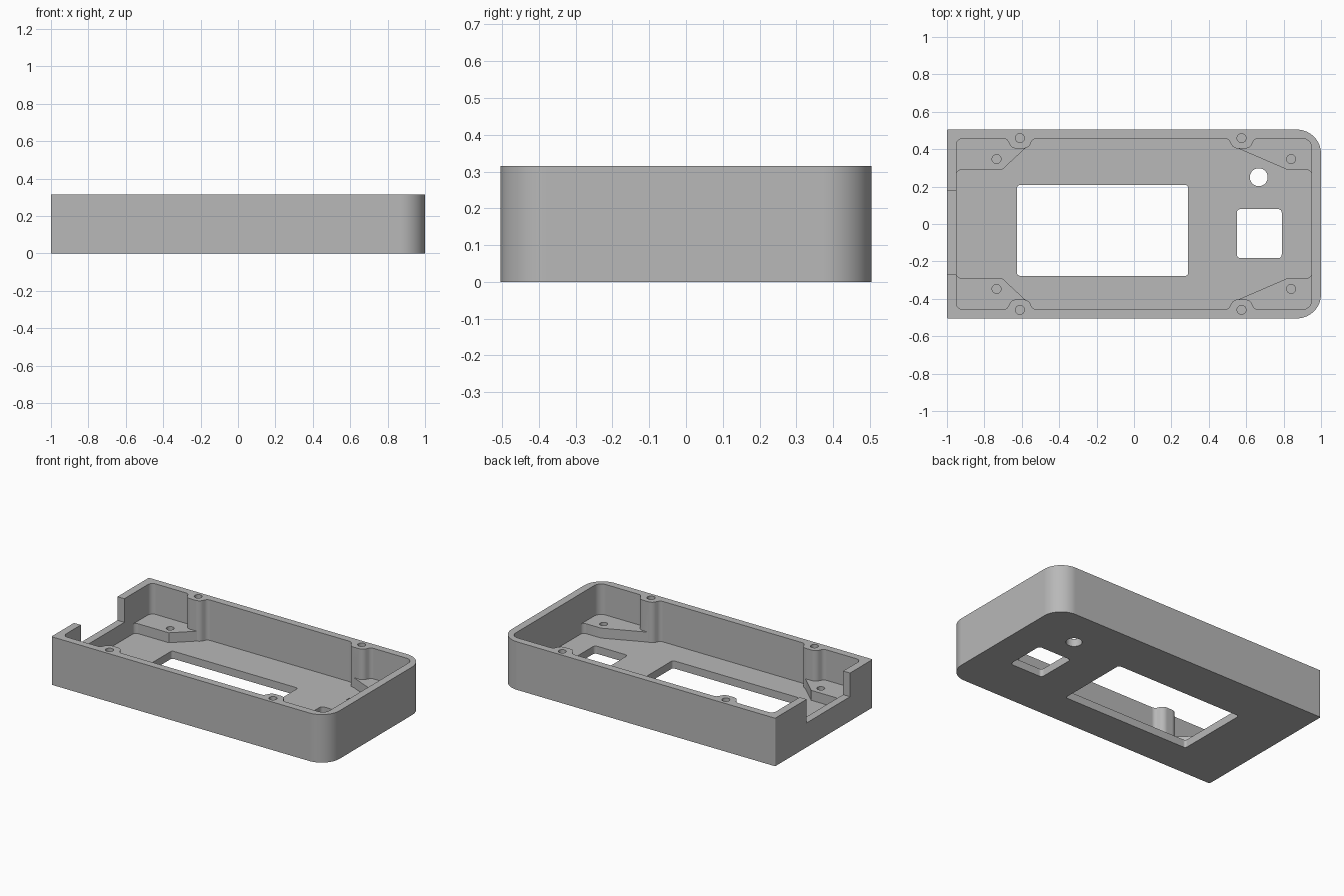
import bpy, bmesh, math
from mathutils import Vector

cube = bpy.data.objects.get("Cube")
if cube:
    bpy.data.objects.remove(cube, do_unlink=True)

HEIGHT, FLOOR, PAD_TOP, NOTCH_Z = 0.315, 0.05, 0.115, 0.16
HALF_Y, INNER_X, INNER_Y = 0.505, 0.95, 0.457
BOSSES = (-0.61, 0.575)

grey = bpy.data.materials.new("light grey plastic")
grey.use_nodes = True
colour = (0.48, 0.48, 0.48, 1)
grey.diffuse_color = colour
grey.node_tree.nodes["Principled BSDF"].inputs["Base Color"].default_value = colour


def fillet(corners, steps=10):
    """Round each (x, y, radius) corner of a closed outline."""
    out = []
    for i, (x, y, r) in enumerate(corners):
        p = Vector((x, y))
        a = (Vector(corners[i - 1][:2]) - p).normalized()
        b = (Vector(corners[(i + 1) % len(corners)][:2]) - p).normalized()
        if r == 0:
            out.append(p)
            continue
        half = a.angle(b) / 2
        centre = p + (a + b).normalized() * (r / math.sin(half))
        start = p + a * (r / math.tan(half)) - centre
        end = p + b * (r / math.tan(half)) - centre
        sweep = start.angle_signed(end)
        for k in range(steps + 1):
            t = -sweep * k / steps
            out.append(centre + Vector((start.x * math.cos(t) - start.y * math.sin(t),
                                        start.x * math.sin(t) + start.y * math.cos(t))))
    return out


def prism(name, outline, z0, z1):
    bm = bmesh.new()
    face = bm.faces.new([bm.verts.new((p[0], p[1], z0)) for p in outline])
    top = bmesh.ops.extrude_face_region(bm, geom=[face])["geom"]
    bmesh.ops.translate(bm, vec=(0, 0, z1 - z0),
                        verts=[v for v in top if isinstance(v, bmesh.types.BMVert)])
    bmesh.ops.recalc_face_normals(bm, faces=bm.faces)
    mesh = bpy.data.meshes.new(name)
    bm.to_mesh(mesh)
    bm.free()
    mesh.materials.append(grey)
    obj = bpy.data.objects.new(name, mesh)
    bpy.context.collection.objects.link(obj)
    return obj


def rectangle(x0, x1, y0, y1, r):
    return fillet([(x0, y0, r), (x1, y0, r), (x1, y1, r), (x0, y1, r)], 6)


def circle(x, y, r, n=32):
    return [(x + r * math.cos(math.tau * k / n), y + r * math.sin(math.tau * k / n))
            for k in range(n)]


def combine(target, tool, operation):
    mod = target.modifiers.new(operation.title(), 'BOOLEAN')
    mod.operation, mod.solver, mod.object = operation, 'EXACT', tool
    bpy.context.view_layer.objects.active = target
    bpy.ops.object.modifier_apply(modifier=mod.name)
    bpy.data.objects.remove(tool, do_unlink=True)


def cut(outline, z0, z1):
    combine(body, prism("cutter", outline, z0, z1), 'DIFFERENCE')


# Outer shell: large round corners at one end, nearly square at the other
body = prism("enclosure_shell", fillet([
    (-1, -HALF_Y, 0.008), (1, -HALF_Y, 0.13),
    (1, HALF_Y, 0.13), (-1, HALF_Y, 0.008)], 16), 0, HEIGHT)

# Cavity whose long walls bulge inward around the screw bosses
upper = [(INNER_X, INNER_Y, 0.05)]
for bx in reversed(BOSSES):
    for dx, dy, r in ((0.07, 0, 0.03), (0.045, 0.053, 0.04),
                      (-0.045, 0.053, 0.04), (-0.07, 0, 0.03)):
        upper.append((bx + dx, INNER_Y - dy, r))
upper.append((-INNER_X, INNER_Y, 0.035))
lower = [(x, -y, r) for x, y, r in reversed(upper)]
cut(fillet(upper + lower), FLOOR, HEIGHT + 0.1)

# Raised corner mounting pads
for bx, tip, bend, sx in ((BOSSES[0], 0.58, 0.705, -1), (BOSSES[1], 0.552, 0.82, 1)):
    root = abs(bx)
    pad = [(tip, 0.406, 0), (bend, 0.29, 0), (0.952, 0.29, 0.03), (0.952, 0.25, 0),
           (0.975, 0.25, 0), (0.975, 0.4, 0), (0.94, 0.47, 0), (root, 0.47, 0)]
    for sy in (-1, 1):
        outline = fillet([(sx * x, sy * y, r) for x, y, r in pad])
        combine(body, prism("pad", outline, FLOOR / 2, PAD_TOP), 'UNION')

# Cable notch in the square end
cut(rectangle(-1.1, -0.93, -0.27, 0.18, 0.001), NOTCH_Z, HEIGHT + 0.1)

# Screw holes in the bosses and pads
for sy in (-1, 1):
    for bx in BOSSES:
        cut(circle(bx, sy * 0.459, 0.024), 0.12, HEIGHT + 0.1)
    for px in (-0.735, 0.84):
        cut(circle(px, sy * 0.347, 0.024), 0.06, PAD_TOP + 0.05)

# Display window, button opening and round hole through the floor
cut(rectangle(-0.625, 0.29, -0.277, 0.208, 0.015), -0.1, FLOOR + 0.03)
cut(rectangle(0.55, 0.79, -0.183, 0.08, 0.02), -0.1, FLOOR + 0.03)
cut(circle(0.667, 0.25, 0.048), -0.1, FLOOR + 0.03)

# Smooth curved walls with crisp edges
bpy.ops.object.select_all(action='DESELECT')
body.select_set(True)
bpy.context.view_layer.objects.active = body
bpy.ops.object.shade_smooth_by_angle(angle=math.radians(25))
weighted = body.modifiers.new("Weighted Normals", 'WEIGHTED_NORMAL')
weighted.keep_sharp = True
